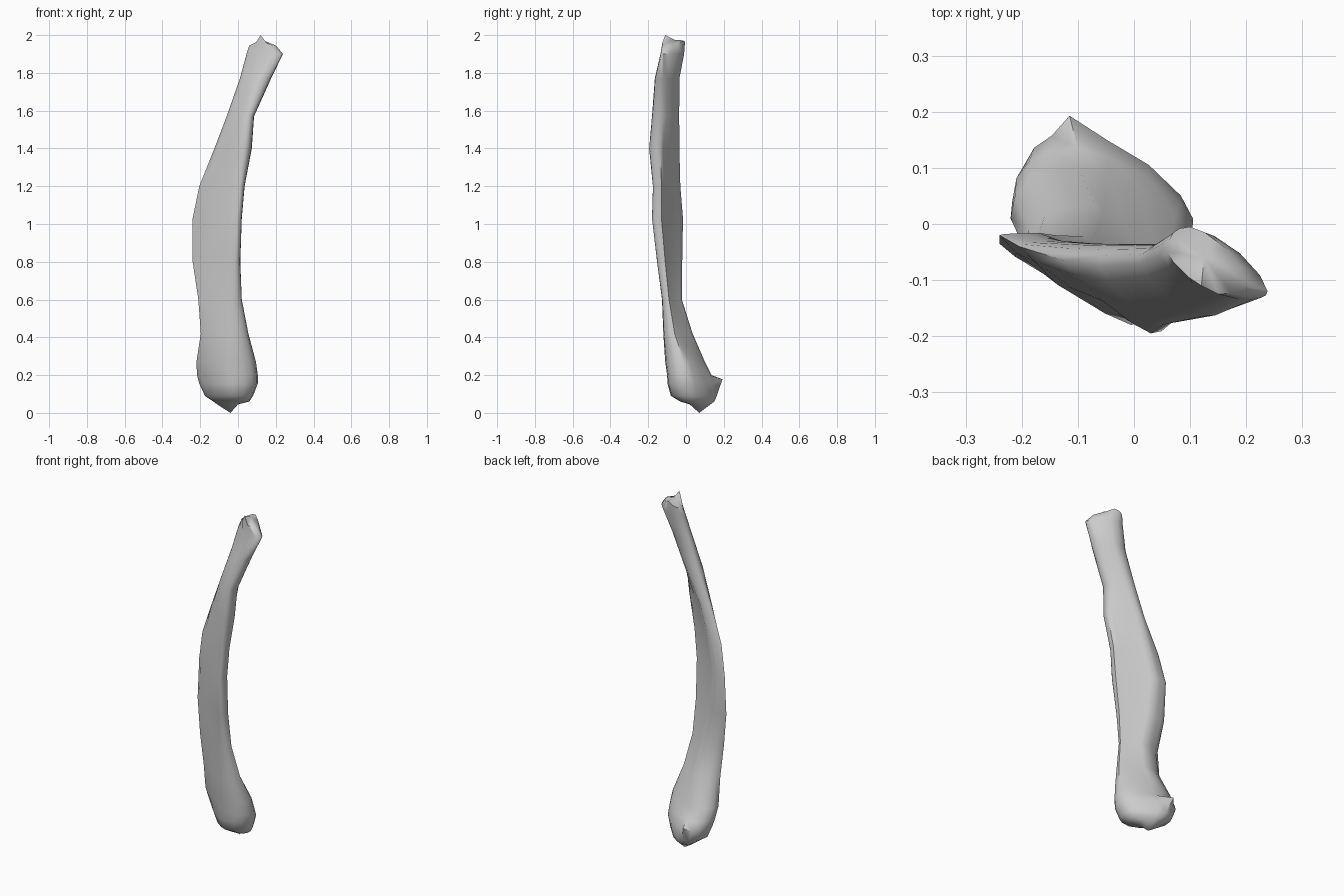
import bpy, bmesh
from math import sin, pi

# Cross-sections: z, then the leftmost, rearmost, rightmost and frontmost points (x, y)
SECTIONS = [
    (0.045, (-0.11, 0.07), (-0.06, 0.13), (0.00, 0.06), (-0.04, 0.02)),
    (0.06, (-0.13, 0.06), (-0.07, 0.15), (0.06, 0.03), (-0.02, -0.03)),
    (0.09, (-0.175, 0.05), (-0.09, 0.163), (0.08, 0.02), (-0.03, -0.08)),
    (0.155, (-0.205, 0.05), (-0.10, 0.165), (0.105, 0.01), (-0.03, -0.098)),
    (0.20, (-0.217, 0.04), (-0.10, 0.135), (0.105, 0.0), (-0.03, -0.10)),
    (0.27, (-0.22, 0.01), (-0.10, 0.10), (0.095, -0.01), (-0.04, -0.11)),
    (0.42, (-0.197, -0.04), (-0.07, 0.035), (0.055, -0.06), (-0.03, -0.12)),
    (0.60, (-0.21, -0.055), (-0.09, -0.022), (0.02, -0.09), (-0.03, -0.127)),
    (0.80, (-0.24, -0.035), (-0.14, -0.02), (0.012, -0.11), (-0.02, -0.153)),
    (1.03, (-0.24, -0.02), (-0.17, -0.016), (0.02, -0.13), (-0.005, -0.18)),
    (1.20, (-0.205, -0.04), (-0.13, -0.03), (0.035, -0.13), (0.01, -0.175)),
    (1.40, (-0.125, -0.065), (-0.07, -0.035), (0.073, -0.135), (0.03, -0.195)),
    (1.57, (-0.06, -0.075), (0.0, -0.036), (0.085, -0.125), (0.05, -0.18)),
    (1.77, (0.01, -0.07), (0.08, -0.035), (0.175, -0.125), (0.12, -0.165)),
    (1.90, (0.045, -0.06), (0.11, -0.01), (0.238, -0.12), (0.19, -0.135)),
    (1.945, (0.06, -0.05), (0.10, -0.005), (0.20, -0.10), (0.15, -0.125)),
]
STEPS = 4


def arc(t, power):
    return max(0, sin(t)) ** power


def outline(z, *corners):
    """Closed section of four quarters, each from boxy (<1) to straight (2)."""
    if z < 0.3:
        powers = (0.85, 1.4, 0.8, 1.5)
    elif z < 1.5:
        powers = (1.0, 2.1, 0.85, 1.7)
    else:
        powers = (0.8, 1.4, 0.8, 1.5)
    pts = []
    for q in range(4):
        a, b = corners[q], corners[(q + 1) % 4]
        for i in range(STEPS):
            t = i / STEPS * pi / 2
            rise, run = arc(t, powers[q]), 1 - arc(pi / 2 - t, powers[q])
            fx, fy = (run, rise) if q % 2 == 0 else (rise, run)
            pts.append((a[0] + (b[0] - a[0]) * fx, a[1] + (b[1] - a[1]) * fy, z))
    return pts


bm = bmesh.new()
rings = [[bm.verts.new(p) for p in outline(*s)] for s in SECTIONS]
n = STEPS * 4

# Shaft skin
for lower, upper in zip(rings, rings[1:]):
    for i in range(n):
        j = (i + 1) % n
        bm.faces.new((lower[i], lower[j], upper[j], upper[i]))

# Pointed lower end and upper end
tip = bm.verts.new((-0.04, 0.07, 0.0))
crown = bm.verts.new((0.125, -0.06, 1.975))
for i in range(n):
    j = (i + 1) % n
    bm.faces.new((rings[0][j], rings[0][i], tip))
    bm.faces.new((rings[-1][i], rings[-1][j], crown))

# Raised peak and lip on the upper rim
for v in rings[-1]:
    v.co.z += 0.03 * max(0, 1 - abs(v.co.x - 0.12) / 0.06)
peak = min(rings[-1], key=lambda v: abs(v.co.x - 0.12) + abs(v.co.y + 0.11))
peak.co = (0.12, -0.11, 2.0)

# Small spur at the back of the lower end
rings[3][STEPS].co = (-0.115, 0.193, 0.178)

bmesh.ops.recalc_face_normals(bm, faces=bm.faces)
mesh = bpy.data.meshes.new("long_bone")
bm.to_mesh(mesh)
bm.free()
bone = bpy.data.objects.new("long_bone", mesh)
bpy.context.collection.objects.link(bone)
bpy.context.view_layer.objects.active = bone
bone.select_set(True)
bpy.ops.object.shade_smooth_by_angle(angle=0.9)
